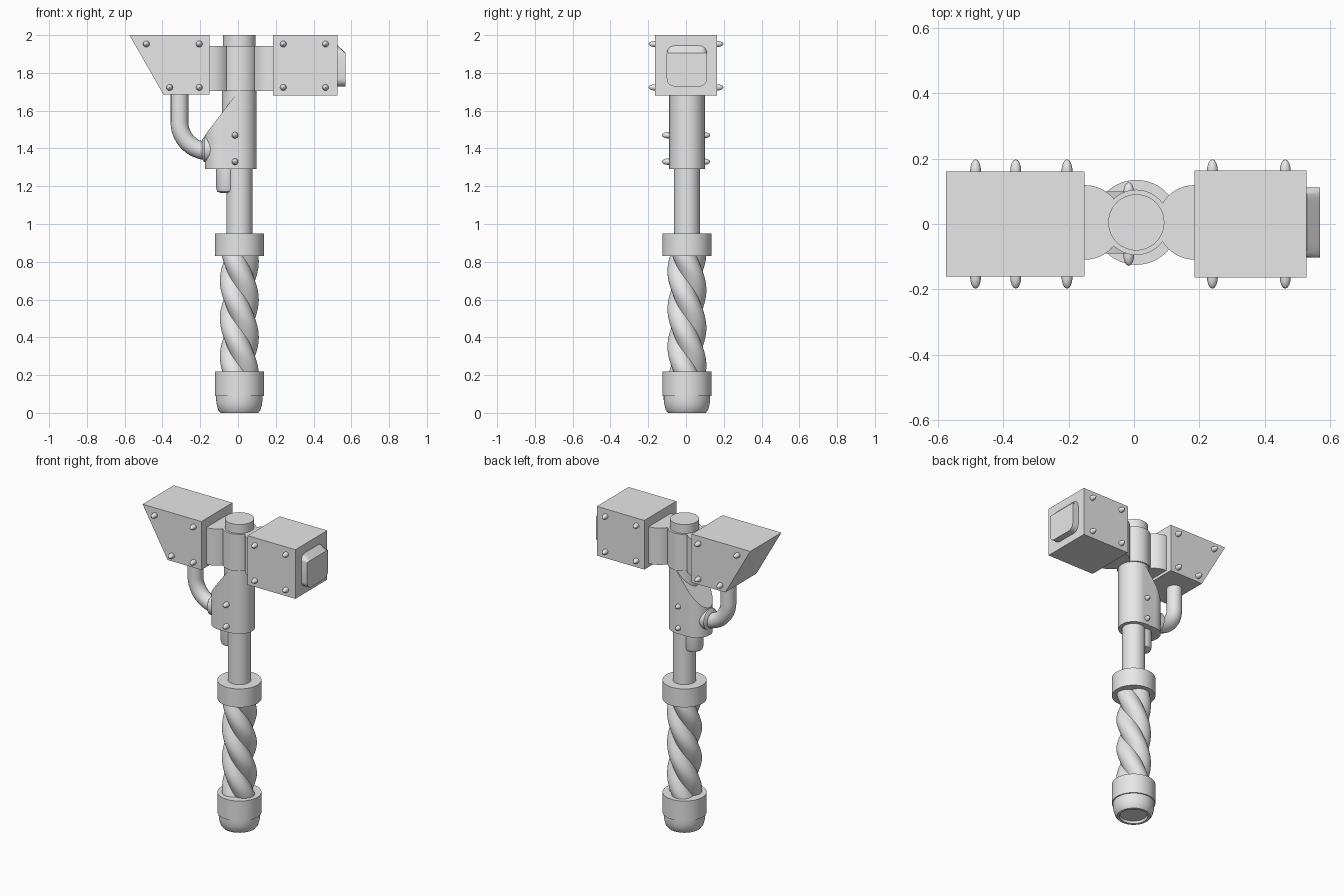
import bpy, bmesh, math
from mathutils import Vector, Matrix

cube = bpy.data.objects.get("Cube")
if cube:
    bpy.data.objects.remove(cube, do_unlink=True)

GREY = (0.8, 0.8, 0.8, 1.0)
metal = bpy.data.materials.new("plain_grey")
metal.use_nodes = True
metal.diffuse_color = GREY
metal.node_tree.nodes["Principled BSDF"].inputs["Base Color"].default_value = GREY

AXIS = Vector((0.007, 0.005, 0))   # centre line of the shaft


def shade(obj):
    bpy.ops.object.select_all(action='DESELECT')
    obj.select_set(True)
    bpy.context.view_layer.objects.active = obj
    bpy.ops.object.shade_smooth_by_angle(angle=math.radians(35))


def finish(name, bm):
    bmesh.ops.recalc_face_normals(bm, faces=bm.faces)
    mesh = bpy.data.meshes.new(name)
    bm.to_mesh(mesh)
    bm.free()
    mesh.materials.append(metal)
    obj = bpy.data.objects.new(name, mesh)
    bpy.context.collection.objects.link(obj)
    shade(obj)
    return obj


def loft(name, rings):
    """Skin a stack of equal-length point loops and cap both ends."""
    bm = bmesh.new()
    loops = [[bm.verts.new(p) for p in ring] for ring in rings]
    for a, b in zip(loops, loops[1:]):
        for i in range(len(a)):
            j = (i + 1) % len(a)
            bm.faces.new((a[i], a[j], b[j], b[i]))
    bm.faces.new(loops[0])
    bm.faces.new(loops[-1])
    return finish(name, bm)


def lathe(name, profile, centre=AXIS, sides=48):
    """Turn (radius, height) points about a vertical axis."""
    turn = [math.tau * i / sides for i in range(sides)]
    return loft(name, [[centre + Vector((r * math.cos(t), r * math.sin(t), z)) for t in turn]
                       for r, z in profile])


def prism_y(name, outline, half):
    """Extrude an (x, z) outline across the model."""
    return loft(name, [[(x, y, z) for x, z in outline] for y in (-half, half)])


# Pommel with a shallow dish underneath, and the two grip collars
lathe("pommel", [(0.08, 0.015), (0.085, 0), (0.1, 0), (0.112, 0.015), (0.12, 0.045),
                 (0.123, 0.07), (0.123, 0.1)])
for name, low, high in (("lower_collar", 0.09, 0.22), ("upper_collar", 0.83, 0.95)):
    lathe(name, [(0.13, low), (0.13, high)])

# Twisted three-strand grip
rings = []
for k in range(81):
    z = 0.2 + 0.65 * k / 80
    ring = []
    for i in range(72):
        t = math.tau * i / 72
        r = 0.074 + 0.029 * abs(math.cos(1.5 * t))
        a = t - math.tau * z / 0.6
        ring.append(AXIS + Vector((r * math.cos(a), r * math.sin(a), z)))
    rings.append(ring)
loft("twisted_grip", rings)

# Shaft, sleeve, hub and top cap
lathe("shaft", [(0.069, 0.9), (0.069, 1.32)])
lathe("sleeve", [(0.092, 1.29), (0.092, 1.71)])
lathe("hub", [(0.1, 1.703), (0.1, 1.942)])
lathe("top_cap", [(0.086, 1.9), (0.086, 2.0)])

# Round-ended fin on the sleeve, cut by a slope
bm = bmesh.new()
arc = [math.pi * (0.5 + i / 24) for i in range(25)]
outline = [(-0.08 + 0.095 * math.cos(t), 0.005 + 0.095 * math.sin(t)) for t in arc]
outline += [(0.008, -0.09), (0.008, 0.1)]
base = bm.faces.new([bm.verts.new((x, y, 1.29)) for x, y in outline])
top = bmesh.ops.extrude_face_region(bm, geom=[base])["geom"]
bmesh.ops.translate(bm, vec=(0, 0, 0.42), verts=[v for v in top if isinstance(v, bmesh.types.BMVert)])
cut = bmesh.ops.bisect_plane(bm, geom=bm.verts[:] + bm.edges[:] + bm.faces[:],
                             plane_co=(0, 0, 1.7), plane_no=(-0.23, 0, 0.175), clear_outer=True)
bmesh.ops.holes_fill(bm, edges=[e for e in bm.edges if e.is_boundary], sides=0)
finish("sleeve_fin", bm)

# Short peg under the fin
lathe("peg", [(0.035, 1.165), (0.05, 1.172), (0.056, 1.19), (0.056, 1.3)],
      Vector((-0.06, 0.005, 0)), 32)

# Bent pipe from the wedge head to the fin, with its flange
curve = bpy.data.curves.new("bent_pipe", 'CURVE')
curve.dimensions = '3D'
curve.bevel_depth = 0.047
curve.bevel_resolution = 6
curve.use_fill_caps = True
spline = curve.splines.new('POLY')
path = [(-0.31, 1.72)]
path += [(-0.155 - 0.155 * math.cos(t), 1.54 - 0.155 * math.sin(t))
         for t in [math.pi / 2 * i / 14 for i in range(15)]] + [(-0.1, 1.385)]
spline.points.add(len(path) - 1)
for point, (x, z) in zip(spline.points, path):
    point.co = (x, 0.005, z, 1)
pipe = bpy.data.objects.new("bent_pipe", curve)
bpy.context.collection.objects.link(pipe)
curve.materials.append(metal)
bpy.ops.object.select_all(action='DESELECT')
pipe.select_set(True)
bpy.context.view_layer.objects.active = pipe
bpy.ops.object.convert(target='MESH')
shade(bpy.context.view_layer.objects.active)

flange = lathe("pipe_flange", [(0.05, -0.012), (0.068, 0), (0.068, 0.09)], Vector(), 32)
flange.data.transform(Matrix.Translation((-0.178, 0.005, 1.395)) @ Matrix.Rotation(math.pi / 2, 4, 'Y'))

# Upright round lugs joining the heads to the hub
for name, x in (("wedge_lug", -0.15), ("block_lug", 0.185)):
    lathe(name, [(0.114, 1.703), (0.114, 1.942)], Vector((x, 0.005, 0)))

# Wedge head and block head
prism_y("wedge_head", [(-0.575, 2.0), (-0.152, 2.0), (-0.152, 1.685), (-0.395, 1.685)], 0.16)
prism_y("block_head", [(0.185, 2.0), (0.528, 2.0), (0.528, 1.68), (0.185, 1.68)], 0.164)

# Rounded striking plate with a sloped top
corners = [(1, 1, 0), (-1, 1, 1), (-1, -1, 2), (1, -1, 3)]
edge = []
for sy, sz, quarter in corners:
    for i in range(7):
        t = math.pi / 2 * (quarter + i / 6)
        edge.append((0.005 + sy * 0.065 + 0.042 * math.cos(t), 1.836 + sz * 0.066 + 0.042 * math.sin(t)))
loft("striking_plate", [[(0.52, y, z) for y, z in edge],
                        [(0.53, y, z) for y, z in edge],
                        [(0.57, y, min(z, 1.905)) for y, z in edge]])

# Long domed rivets on both sides
rivets = [(x, z, 0.16) for x, z in ((-0.485, 1.953), (-0.362, 1.723))]
rivets += [(x, z, 0.16) for x in (-0.205, 0.24, 0.463) for z in (1.953, 1.723)]
rivets += [(-0.016, z, 0.09) for z in (1.47, 1.33)]
for n, (x, z, y) in enumerate(rivets):
    for side, sign in (("front", -1), ("back", 1)):
        bm = bmesh.new()
        place = Matrix.Translation((x, sign * y, z)) @ Matrix.Diagonal((0.017, 0.038, 0.017, 1))
        bmesh.ops.create_uvsphere(bm, u_segments=16, v_segments=10, radius=1, matrix=place)
        finish(f"{side}_rivet_{n + 1}", bm)
